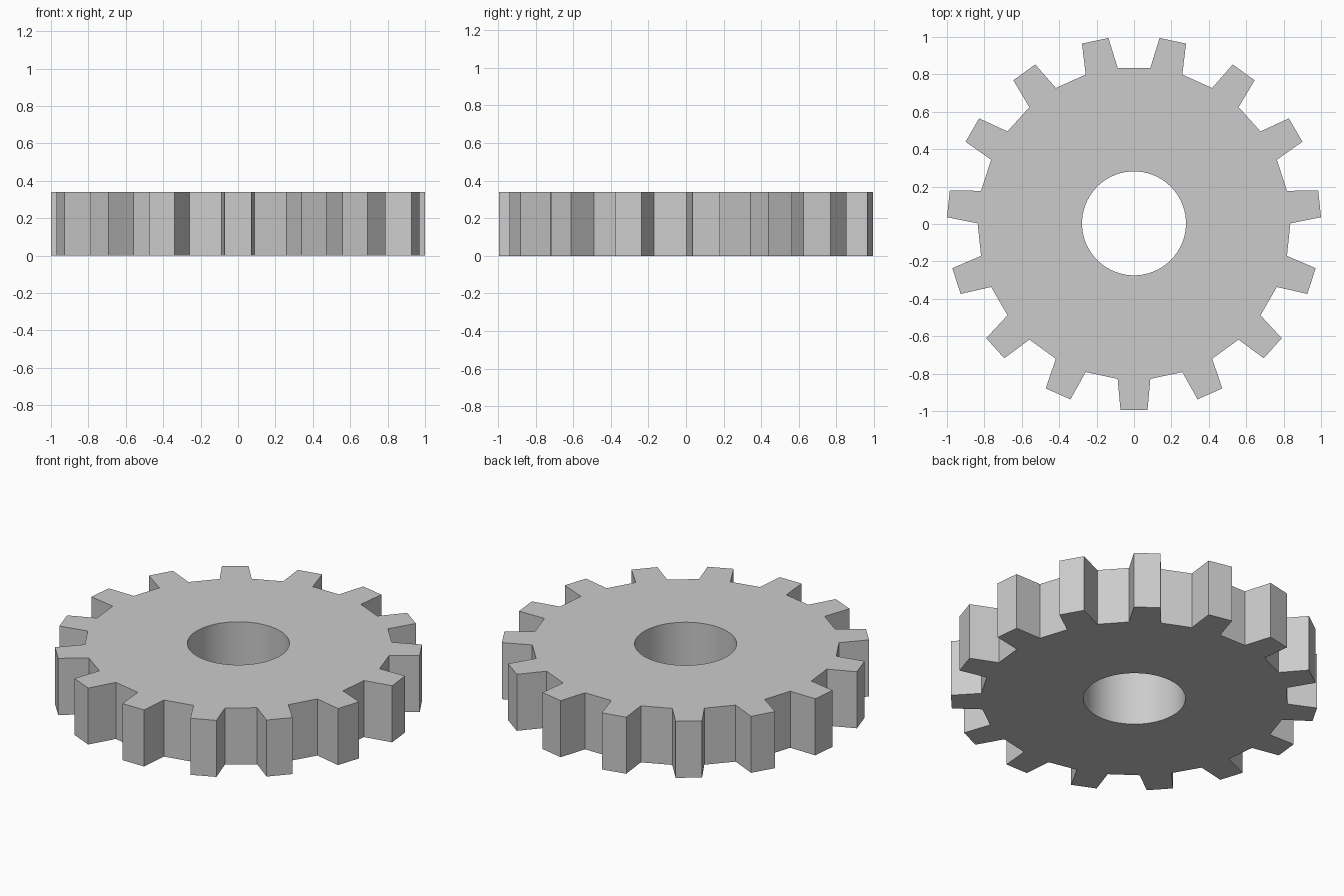
import bpy, bmesh
from math import sin, cos, radians, pi

if "Cube" in bpy.data.objects:
    bpy.data.objects.remove(bpy.data.objects["Cube"])

TEETH = 15
HEIGHT = 0.34
TIP_R, ROOT_R, BORE_R = 1.0005, 0.836, 0.278
TIP_HALF, ROOT_HALF = 4.14, 6.0      # half angles of a tooth, in degrees
CENTRE_Y = 0.0034                    # odd tooth count: shift to centre the bounds


def polar(r, deg, z):
    a = radians(deg)
    return (r * cos(a), r * sin(a) + CENTRE_Y, z)


# Outer tooth profile, paired with points round the bore
outer, bore = [], []
for i in range(TEETH):
    mid = 270 + i * 360 / TEETH
    outer += [(ROOT_R, mid - ROOT_HALF), (TIP_R, mid - TIP_HALF),
              (TIP_R, mid + TIP_HALF), (ROOT_R, mid + ROOT_HALF)]
    bore += [(BORE_R, mid + d) for d in (-9, -3, 3, 9)]

# Four rings joined into a closed body: outer wall, top, bore wall, bottom
bm = bmesh.new()
rings = [[bm.verts.new(polar(r, a, z)) for r, a in profile]
         for profile, z in ((outer, 0), (outer, HEIGHT), (bore, HEIGHT), (bore, 0))]
n = len(outer)
for k in range(4):
    lower, upper = rings[k], rings[(k + 1) % 4]
    for i in range(n):
        j = (i + 1) % n
        face = bm.faces.new((lower[i], lower[j], upper[j], upper[i]))
        face.smooth = k == 2         # only the bore is round
bmesh.ops.recalc_face_normals(bm, faces=bm.faces)

# Keep the rims of the bore crisp
for e in bm.edges:
    e.smooth = e.calc_face_angle(0) < radians(10)

mesh = bpy.data.meshes.new("gear_wheel")
bm.to_mesh(mesh)
bm.free()
gear = bpy.data.objects.new("gear_wheel", mesh)
bpy.context.collection.objects.link(gear)
